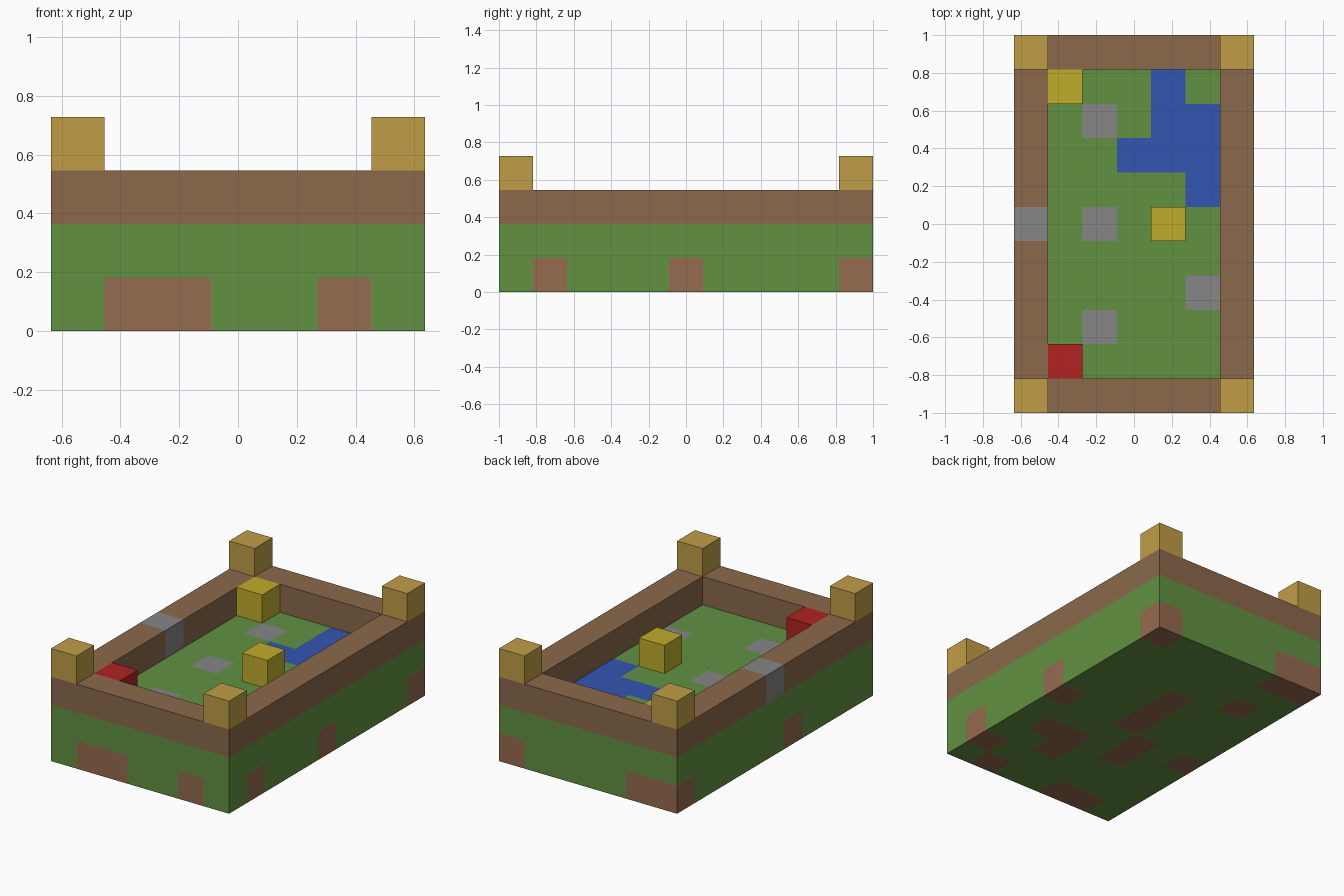
import bpy
import bmesh
from mathutils import Vector

NX, NY = 7, 11          # blocks across and along
U = 2 / NY              # block size

cube = bpy.data.objects.get("Cube")
if cube:
    bpy.data.objects.remove(cube, do_unlink=True)


def linear(c):
    c /= 255
    return c / 12.92 if c <= 0.04045 else ((c + 0.055) / 1.055) ** 2.4


def make_material(name, r, g, b):
    mat = bpy.data.materials.new(name)
    mat.use_nodes = True
    color = (linear(r), linear(g), linear(b), 1)
    mat.diffuse_color = color
    bsdf = mat.node_tree.nodes["Principled BSDF"]
    bsdf.inputs["Base Color"].default_value = color
    bsdf.inputs["Roughness"].default_value = 0.9
    return mat


grass = make_material("grass green", 98, 145, 66)
dirt = make_material("dirt brown", 149, 107, 79)
wood = make_material("wall brown", 139, 105, 75)
stone = make_material("stone gray", 134, 134, 134)
water = make_material("water blue", 51, 86, 178)
sand = make_material("post tan", 192, 158, 70)
gold = make_material("block yellow", 192, 173, 43)
red = make_material("block red", 177, 34, 34)

# Block patterns, as (column, row)
dirt_cells = {(1, 0), (2, 0), (5, 0), (6, 1), (6, 5), (6, 10), (0, 10), (1, 10),
              (0, 4), (1, 8), (3, 5), (3, 6), (3, 7), (2, 3), (2, 4),
              (5, 3), (4, 3), (4, 2)}
pond_cells = {(4, 9), (4, 8), (5, 8), (3, 7), (4, 7), (5, 7), (5, 6)}
stone_cells = {(2, 8), (2, 5), (2, 2), (5, 3)}

# Sort every block into a part
parts = {}


def put(part, cell, mat):
    parts.setdefault(part, {})[cell] = mat


for i in range(NX):
    for j in range(NY):
        put("ground", (i, j, 0), dirt if (i, j) in dirt_cells else grass)
        top = water if (i, j) in pond_cells else stone if (i, j) in stone_cells else grass
        put("ground", (i, j, 1), top)
        end_x, end_y = i in (0, NX - 1), j in (0, NY - 1)
        if end_x or end_y:
            put("wall", (i, j, 2), stone if (i, j) == (0, 5) else wood)
        if end_x and end_y:
            side = "left" if i else "right"
            put(("back_" if j else "front_") + side + "_post", (i, j, 3), sand)

put("corner_yellow_block", (1, 9, 2), gold)
put("middle_yellow_block", (4, 5, 2), gold)
put("red_block", (1, 1, 2), red)

filled = {cell for cells in parts.values() for cell in cells}


def build(name, cells):
    """Make the outer faces of a group of blocks, leaving out buried ones."""
    mesh = bpy.data.meshes.new(name)
    mats = list(dict.fromkeys(cells.values()))
    for mat in mats:
        mesh.materials.append(mat)
    bm = bmesh.new()
    for cell, mat in cells.items():
        center = Vector(((cell[0] + 0.5 - NX / 2) * U,
                         (cell[1] + 0.5 - NY / 2) * U,
                         (cell[2] + 0.5) * U))
        for axis in range(3):
            for sign in (-1, 1):
                step = [0, 0, 0]
                step[axis] = sign
                if tuple(c + s for c, s in zip(cell, step)) in filled:
                    continue
                n = Vector(step)
                a = Vector([float(k == (axis + 1) % 3) for k in range(3)])
                b = n.cross(a)
                quad = (-a - b, a - b, a + b, b - a)
                face = bm.faces.new([bm.verts.new(center + (n + q) * U / 2) for q in quad])
                face.material_index = mats.index(mat)
    bmesh.ops.remove_doubles(bm, verts=bm.verts, dist=U / 100)
    bm.to_mesh(mesh)
    bm.free()
    obj = bpy.data.objects.new(name, mesh)
    bpy.context.scene.collection.objects.link(obj)


for part_name, part_cells in parts.items():
    build(part_name, part_cells)
